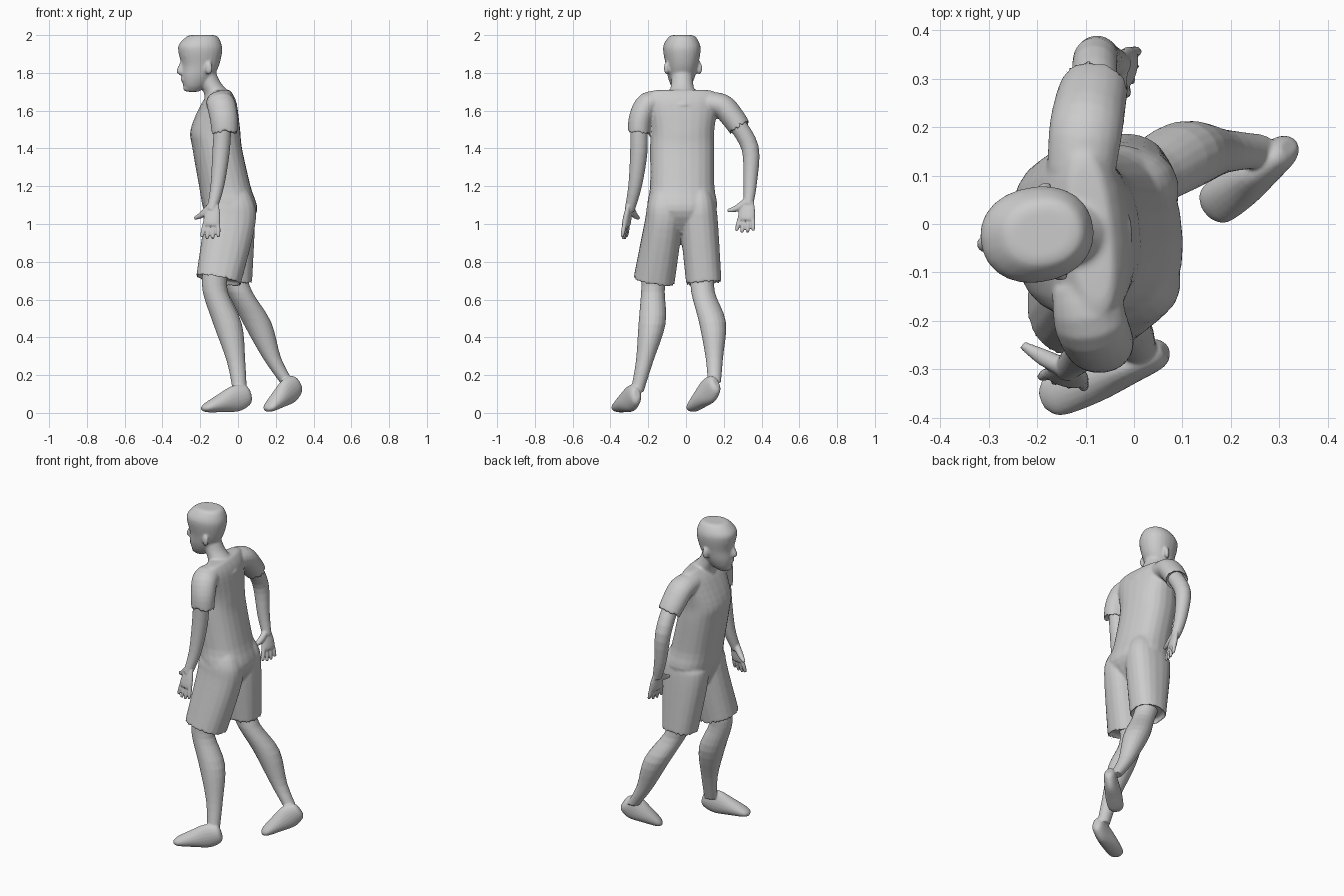
import bpy, bmesh, math
from mathutils import Vector, Matrix

cube = bpy.data.objects.get("Cube")
if cube:
    bpy.data.objects.remove(cube, do_unlink=True)

UP = Vector((0, 0, 1))
groups = {}


def spline(rings, steps):
    """Catmull-Rom resampling of centres and radii together."""
    points = [Vector(ring) for ring in rings]
    points = [points[0]] + points + [points[-1]]
    result = []
    for before, start, end, after in zip(points, points[1:], points[2:], points[3:]):
        leave, arrive = (end - before) / 2, (after - start) / 2
        for i in range(steps):
            t = i / steps
            blend = t * t * (3 - 2 * t)
            result.append(start.lerp(end, blend)
                          + leave * t * (1 - t) ** 2 - arrive * t * t * (1 - t))
    return result + [points[-1]]


def tube(group, rings, side, flat=False, sides=20, steps=4, power=1, hem=False):
    """Loft ovals given as (x, y, z, half width along side, half depth)."""
    data = spline(rings, steps)
    centres = [Vector(ring[:3]) for ring in data]
    last = len(data) - 1
    bm = groups.setdefault(group, bmesh.new())
    loops = []
    for i, (centre, ring) in enumerate(zip(centres, data)):
        tangent = UP if flat else centres[min(i + 1, last)] - centres[max(i - 1, 0)]
        tangent = tangent.normalized()
        side = Vector(side)
        u = (side - tangent * side.dot(tangent)).normalized()
        v = tangent.cross(u)
        loop = []
        for k in range(sides):
            angle = math.tau * (k + 0.5) / sides
            a, b = (math.copysign(abs(f(angle)) ** power, f(angle))
                    for f in (math.cos, math.sin))
            loop.append(bm.verts.new(centre + u * a * ring[3] + v * b * ring[4]))
        loops.append(loop)
    if hem:  # fold the open end of the cloth back inside
        inward = (centres[-2] - centres[-1]).normalized() * 0.03
        loops.append([bm.verts.new(centres[-1].lerp(vert.co, 0.85) + inward)
                      for vert in loops[-1]])
    for low, high in zip(loops, loops[1:]):
        for k in range(sides):
            bm.faces.new((low[k - 1], low[k], high[k], high[k - 1]))
    bm.faces.new(loops[0])
    bm.faces.new(loops[-1])


def limb(group, joints, widths, ratio, side, **options):
    """Tube through joints, with one width per joint and a fixed depth ratio."""
    rings = [(*joint, width, width * ratio) for joint, width in zip(joints, widths)]
    tube(group, rings, side, **options)


def ball(group, centre, size, yaw):
    matrix = (Matrix.Translation(centre) @ Matrix.Rotation(yaw, 4, "Z")
              @ Matrix.Diagonal((*size, 1)))
    bmesh.ops.create_uvsphere(groups[group], u_segments=16, v_segments=10, radius=1,
                              matrix=matrix)


def hand(group, wrist, tips, across, thumb):
    """Palm, four fanned fingers and a thumb; across points to the thumb side."""
    wrist, tips, across, thumb = map(Vector, (wrist, tips, across, thumb))
    across.normalize()
    knuckles = wrist.lerp(tips, 0.5)
    palm = [wrist.lerp(tips, t) for t in (0, 0.25, 0.5, 0.6)]
    limb(group, palm, (.03, .042, .047, .04), 0.45, across)
    for i in range(4):
        spread = (i - 1.5) / 1.5
        root = knuckles + across * spread * .035
        end = knuckles.lerp(tips, 1 - abs(spread) / 6) + across * spread * .046
        limb(group, (root, root.lerp(end, 0.6), end), (.012, .012, .008), 1, across, sides=10)
    root = wrist + across * .01
    middle = root.lerp(thumb, 0.5) + (tips - wrist) * 0.07
    limb(group, (root, middle, thumb), (.02, .018, .009), 1, UP.cross(across), sides=10)


def foot(group, heel, toe):
    heel, toe = Vector(heel), Vector(toe)
    widths = (.015, .032, .04, .048, .044, .018)
    heights = (.03, .055, .07, .05, .026, .01)
    rings = [(*heel.lerp(toe, t), width, height)
             for t, width, height in zip((0, 0.07, 0.3, 0.6, 0.9, 1), widths, heights)]
    tube(group, rings, (toe - heel).cross(UP))


# Torso and pelvis, slightly turned
profile = [(-.05, .95, .07, .08), (-.04, 1.07, .18, .14), (-.07, 1.2, .17, .135),
           (-.11, 1.4, .17, .13), (-.12, 1.5, .17, .13), (-.1, 1.64, .19, .09),
           (-.09, 1.7, .17, .05), (-.09, 1.71, .1, .03)]
tube("body", [(x, -.02, z, width, depth) for x, z, width, depth in profile],
     (-.1, 1, 0), flat=True, sides=24, power=0.85)
limb("body", ((-.09, -.02, 1.63), (-.11, -.02, 1.69), (-.15, -.02, 1.75), (-.18, -.02, 1.82)),
     (.09, .07, .058, .057), 1, (0, 1, 0), flat=True)

# Head, turned a little to its left
YAW = 0.18
FORWARD = Vector((-math.cos(YAW), -math.sin(YAW), 0))
ACROSS = UP.cross(FORWARD)


def at(forward, z, sideways=0):
    return Vector((-.19, -.02, z)) + FORWARD * forward + ACROSS * sideways


outline = [(.05, 1.7, .03), (.04, 1.73, .06), (.025, 1.78, .085), (.01, 1.84, .1),
           (.01, 1.91, .116), (.01, 1.95, .113), (0, 1.99, .085), (0, 2, .06)]
tube("body", [(*at(forward, z), depth * 0.84, depth) for forward, z, depth in outline],
     ACROSS, flat=True, sides=24, power=0.92)
limb("body", (at(.1, 1.87), at(.12, 1.81), at(.11, 1.79)), (.011, .018, .013), 1,
     ACROSS, flat=True)
ball("body", at(.1, 1.765), (.016, .026, .012), YAW)
ball("body", at(.08, 1.72), (.023, .027, .02), YAW)
for sign in (1, -1):
    ball("body", at(.093, 1.89, sign * .035), (.018, .03, .012), YAW)
    ball("body", at(-.02, 1.825, sign * .088), (.02, .014, .034), YAW - sign * 0.4)

# Shorts, widening from inside the waist to each hem
for sign, hem in ((-1, (-.105, -.17, .695, .11, .12)), (1, (-.025, .095, .68, .094, .1))):
    y = sign * .095 - .025
    tube("body", [(-.065, y * 0.8, 1.2, .06, .09), (-.045, y * 0.95, 1.1, .09, .13),
                  (-.045, y, 1, .1, .136), hem],
         (0, 1, 0), steps=5, power=0.85, hem=True)

# Sleeves and arms, from the shoulder down
sleeves = {"left": ((-.1, -.13, 1.64), (-.09, -.2, 1.635), (-.075, -.24, 1.56), (-.07, -.25, 1.47)),
           "right": ((-.11, .1, 1.64), (-.1, .19, 1.625), (-.09, .25, 1.56), (-.08, .29, 1.5))}
arms = {"left": ((-.08, -.25, 1.54), (-.09, -.25, 1.38), (-.11, -.27, 1.2), (-.14, -.3, 1.07)),
        "right": ((-.08, .27, 1.53), (-.08, .34, 1.4), (-.06, .34, 1.22), (-.03, .33, 1.1))}
for label in arms:
    limb("body", sleeves[label], (.07, .076, .074, .069), 0.85, (1, 0, 0), hem=True)
    limb(label + "_arm", arms[label], (.046, .046, .036, .026), 1, (1, 0, 0))
hand("left_arm", (-.13, -.3, 1.1), (-.15, -.33, .915), (-1, 0.25, 0), (-.23, -.25, 1.03))
hand("right_arm", (-.03, .33, 1.12), (0, .31, .95), (-0.25, -1, 0), (-.04, .22, 1.07))

# Legs and feet, the right foot pushing off its toes
legs = {"left": ((-.12, -.17, .75), (-.12, -.175, .64), (-.055, -.18, .47),
                 (-.01, -.22, .27), (.01, -.26, .11)),
        "right": ((-.03, .09, .75), (.01, .09, .64), (.1, .14, .48),
                  (.18, .15, .29), (.26, .15, .16))}
for label, joints in legs.items():
    limb(label + "_leg", joints, (.065, .063, .072, .046, .035), 1.06, (0, 1, 0), flat=True)
foot("left_leg", (.065, -.26, .1), (-.19, -.365, .02))
foot("right_leg", (.32, .16, .16), (.15, .025, .015))

# Fuse each group into one soft skin
for name, bm in groups.items():
    bmesh.ops.recalc_face_normals(bm, faces=bm.faces)
    mesh = bpy.data.meshes.new(name)
    bm.to_mesh(mesh)
    bm.free()
    obj = bpy.data.objects.new(name, mesh)
    bpy.context.collection.objects.link(obj)
    fuse = obj.modifiers.new("fuse", "REMESH")
    fuse.mode = "VOXEL"
    fuse.voxel_size = .007 if name == "body" else .005
    fuse.use_smooth_shade = True
    soften = obj.modifiers.new("soften", "SMOOTH")
    soften.factor = 0.5
    soften.iterations = 5 if name == "body" else 3
